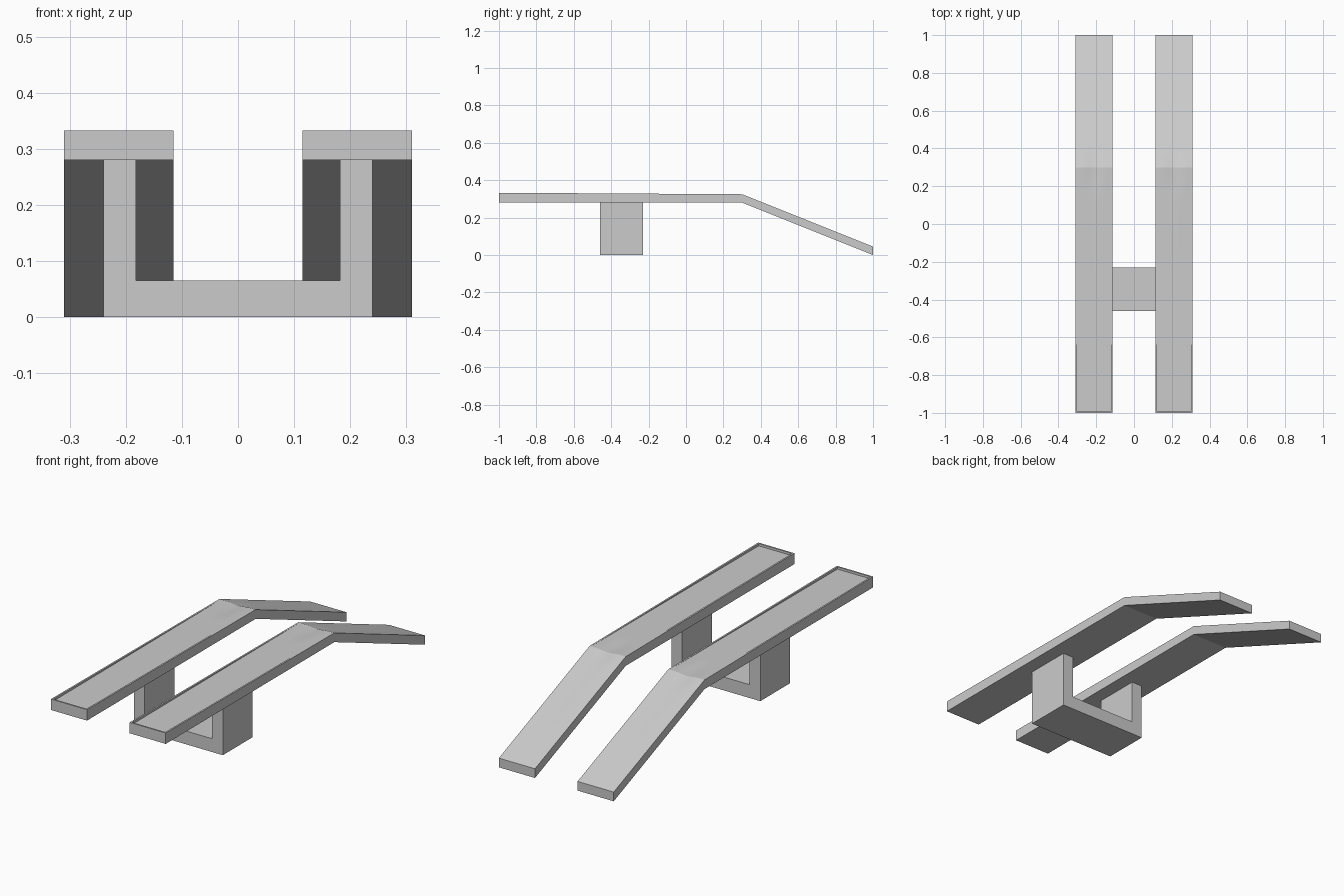
import bpy, bmesh, math

if "Cube" in bpy.data.objects:
    bpy.data.objects.remove(bpy.data.objects["Cube"])

X0, X1, LIP = 0.115, 0.31, 0.008      # track edges and raised lip width
BEND, FLOOR = 0.30, 0.322             # ramp bend position, tread height at front


def lerp(a, b, t):
    return a + (b - a) * t


def bottom_z(y):
    return 0.28 if y <= BEND else lerp(0.28, 0.0, (y - BEND) / (1 - BEND))


def rim_z(y):
    if y <= BEND:
        return lerp(0.333, 0.325, (y + 1) / (1 + BEND))
    return lerp(0.325, 0.045, (y - BEND) / (1 - BEND))


def tread_z(x, y):
    # recessed tread that becomes flush at the bend, with a shallow oval dent there
    z = lerp(FLOOR, 0.325, (y + 1) / (1 + BEND)) if y <= BEND else rim_z(y)
    dx = (x - (X0 + X1) / 2) / 0.065
    dy = (y - BEND) / (0.20 if y < BEND else 0.12)
    r = math.hypot(dx, dy)
    return z - (0.006 * (1 + math.cos(math.pi * r)) / 2 if r < 1 else 0)


def finish(bm, name):
    bmesh.ops.recalc_face_normals(bm, faces=bm.faces)
    mesh = bpy.data.meshes.new(name)
    bm.to_mesh(mesh)
    bm.free()
    ob = bpy.data.objects.new(name, mesh)
    bpy.context.collection.objects.link(ob)
    return ob


# Wheel tracks: lofted rows of top points over a flat underside
cols = [(X0, True), (X0 + LIP, True)]
cols += [(lerp(X0 + LIP, X1 - LIP, i / 14), False) for i in range(15)]
cols += [(X1 - LIP, True), (X1, True)]
rows = [(-1.0, True), (-1.0 + LIP, True), (-1.0 + LIP, False)]
rows += [(0.10 + 0.04 * i, False) for i in range(9)] + [(1.0, False)]

bm = bmesh.new()
top, under = [], []
for y, front_lip in rows:
    top.append([bm.verts.new((x, y, rim_z(y) if lip or front_lip else tread_z(x, y)))
                for x, lip in cols])
    under.append([bm.verts.new((x, y, bottom_z(y))) for x in (X0, X1)])
for a, b, c, d in zip(top, top[1:], under, under[1:]):
    for i in range(len(cols) - 1):
        bm.faces.new((a[i], a[i + 1], b[i + 1], b[i]))
    bm.faces.new((c[0], d[0], d[1], c[1]))
    bm.faces.new((a[0], b[0], d[0], c[0]))
    bm.faces.new((a[-1], c[1], d[1], b[-1]))
for t, u in ((top[0], under[0]), (top[-1], under[-1])):
    bm.faces.new(t + [u[1], u[0]])
bmesh.ops.remove_doubles(bm, verts=bm.verts, dist=1e-5)
tracks = finish(bm, "wheel_tracks")
mirror = tracks.modifiers.new("other_side", 'MIRROR')
mirror.use_axis = (True, False, False)
bpy.context.view_layer.objects.active = tracks
tracks.select_set(True)
bpy.ops.object.shade_smooth_by_angle(angle=math.radians(18))

# U-shaped support stand
half = [(0.24, 0.0), (0.24, 0.28), (0.182, 0.28), (0.182, 0.065)]
profile = half + [(-x, z) for x, z in reversed(half)]
bm = bmesh.new()
face = bm.faces.new([bm.verts.new((x, -0.46, z)) for x, z in profile])
ext = bmesh.ops.extrude_face_region(bm, geom=[face], use_keep_orig=True)
bmesh.ops.translate(bm, vec=(0, 0.23, 0),
                    verts=[v for v in ext["geom"] if isinstance(v, bmesh.types.BMVert)])
finish(bm, "support_stand")
